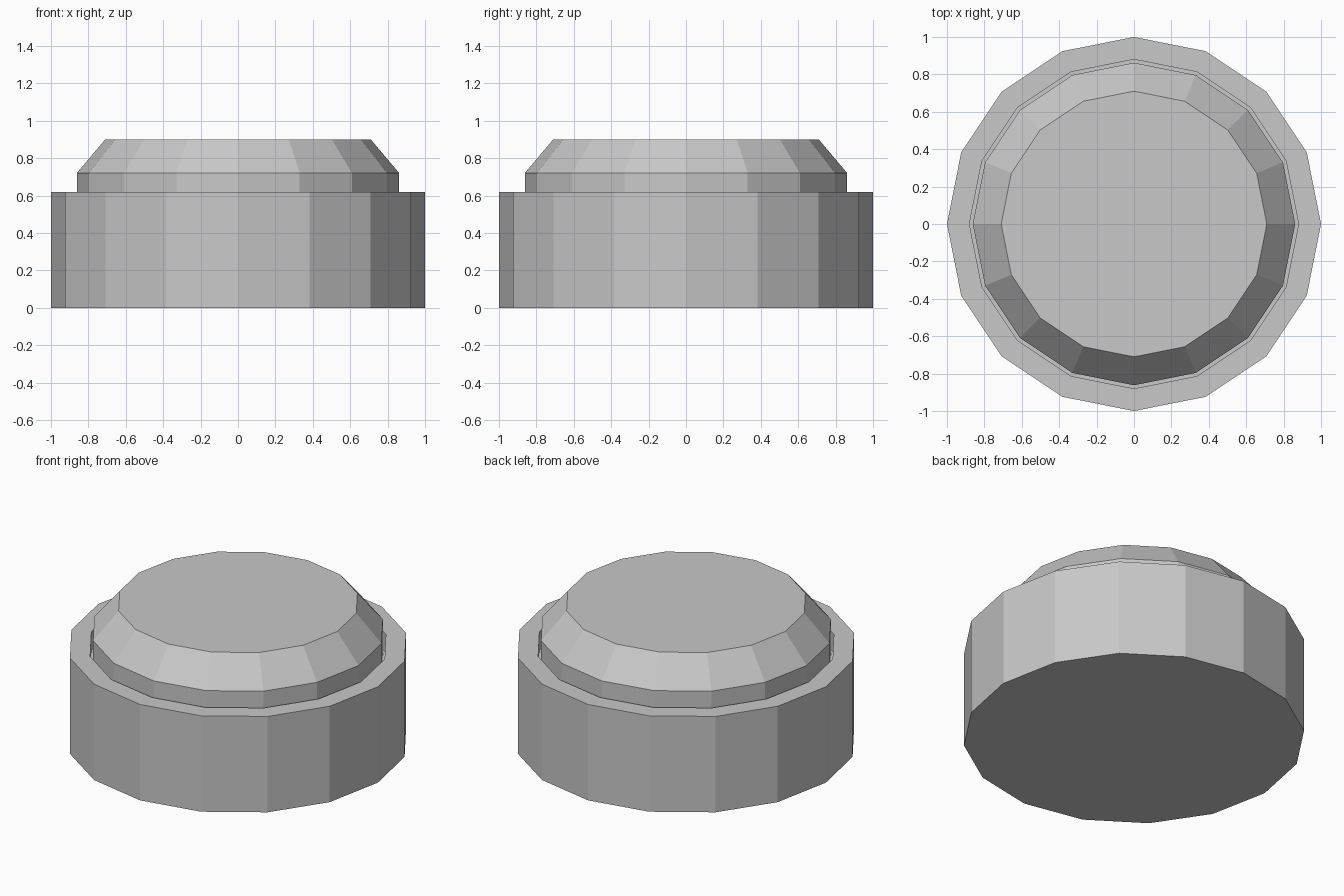
import bpy
import bmesh
from math import cos, sin, tau

if "Cube" in bpy.data.objects:
    bpy.data.objects.remove(bpy.data.objects["Cube"])

SIDES = 16

grey = bpy.data.materials.new("light_grey")
grey.use_nodes = True
colour = (0.58, 0.58, 0.58, 1)
grey.diffuse_color = colour
grey.node_tree.nodes["Principled BSDF"].inputs["Base Color"].default_value = colour


def turned_part(name, profile):
    """Turn a (radius, height) profile around z and close both ends."""
    bm = bmesh.new()
    rings = [[bm.verts.new((r * cos(tau * i / SIDES), r * sin(tau * i / SIDES), z))
              for i in range(SIDES)] for r, z in profile]
    for low, high in zip(rings, rings[1:]):
        for i in range(SIDES):
            j = (i + 1) % SIDES
            bm.faces.new((low[i], low[j], high[j], high[i]))
    bm.faces.new(rings[0])
    bm.faces.new(rings[-1])
    bmesh.ops.recalc_face_normals(bm, faces=bm.faces)
    mesh = bpy.data.meshes.new(name)
    bm.to_mesh(mesh)
    bm.free()
    mesh.materials.append(grey)
    obj = bpy.data.objects.new(name, mesh)
    bpy.context.collection.objects.link(obj)
    return obj


# Cup-shaped housing with a recess for the cap
turned_part("button_housing", [(1, 0), (1, 0.62), (0.88, 0.62), (0.88, 0.5)])

# Push cap with a sloped shoulder, seated in the recess
turned_part("button_cap", [(0.862, 0.5), (0.862, 0.72), (0.71, 0.9)])
